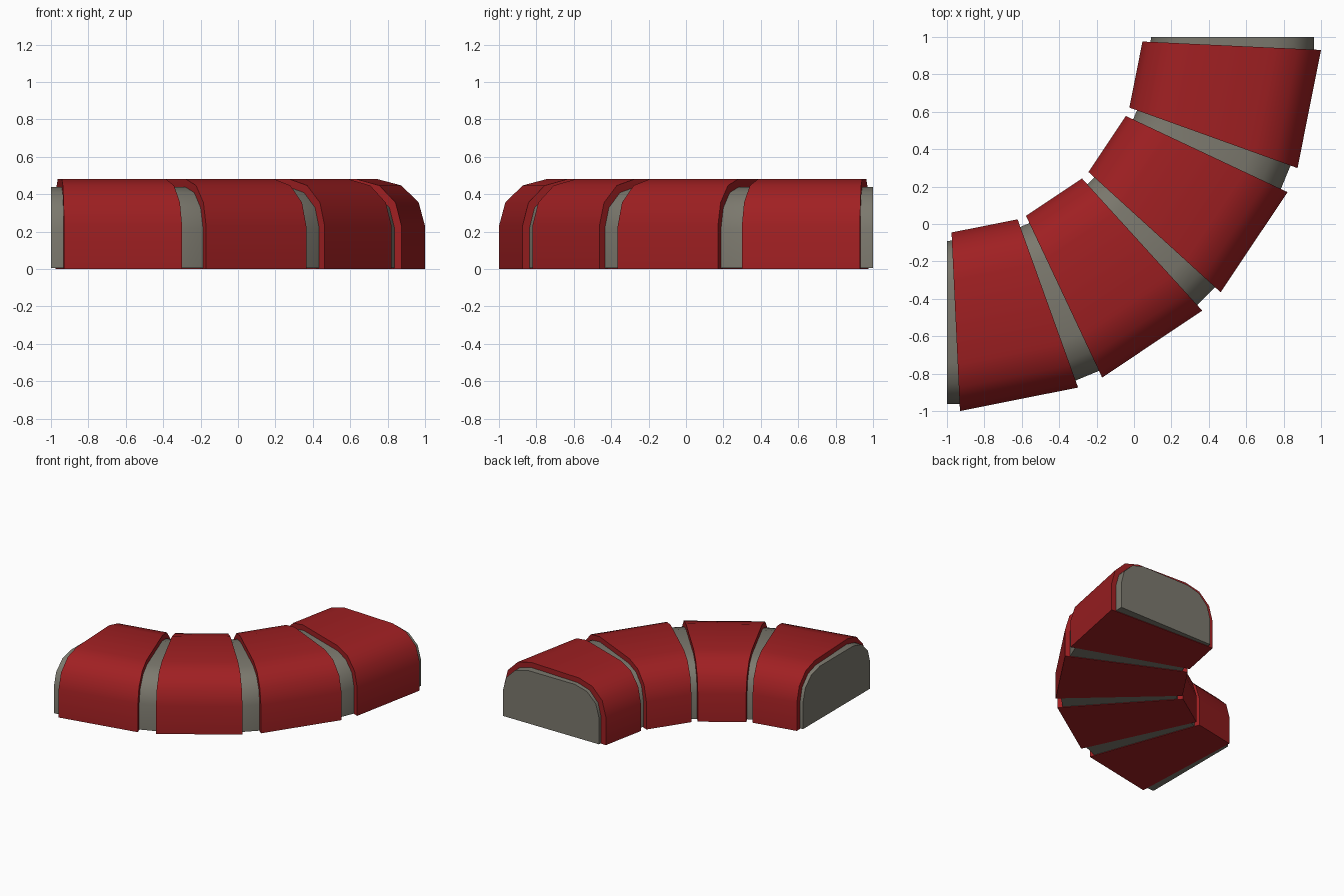
import bpy, bmesh, math

if "Cube" in bpy.data.objects:
    bpy.data.objects.remove(bpy.data.objects["Cube"])

PIVOT = (-1.0, 1.0)          # centre of the quarter-circle bend


def material(name, rgb):
    m = bpy.data.materials.new(name)
    m.diffuse_color = (*rgb, 1)
    m.use_nodes = True
    m.node_tree.nodes["Principled BSDF"].inputs["Base Color"].default_value = m.diffuse_color
    return m


def profile(u0, u1, z0, h, r, n=3):
    """Flat-bottomed section with two rounded top corners, as (radius, z)."""
    pts = [(u0, z0)]
    for i in range(n + 1):
        a = math.pi / 2 * i / n
        pts.append((u0 + r - r * math.cos(a), h - r + r * math.sin(a)))
    for i in range(n + 1):
        a = math.pi / 2 * i / n
        pts.append((u1 - r + r * math.sin(a), h - r + r * math.cos(a)))
    pts.append((u1, z0))
    return pts


def loft(name, rings, mat):
    """Skin successive sections and cap both ends."""
    bm = bmesh.new()
    loops = [[bm.verts.new(p) for p in ring] for ring in rings]
    for a, b in zip(loops, loops[1:]):
        for i in range(len(a)):
            j = (i + 1) % len(a)
            bm.faces.new((a[i], a[j], b[j], b[i]))
    bm.faces.new(loops[0])
    bm.faces.new(loops[-1])
    bmesh.ops.recalc_face_normals(bm, faces=bm.faces)
    me = bpy.data.meshes.new(name)
    bm.to_mesh(me)
    bm.free()
    me.materials.append(mat)
    ob = bpy.data.objects.new(name, me)
    bpy.context.collection.objects.link(ob)
    bpy.ops.object.select_all(action='DESELECT')
    ob.select_set(True)
    bpy.context.view_layer.objects.active = ob
    bpy.ops.object.shade_smooth_by_angle(angle=math.radians(35))
    return ob


def place(angle, u, v, z):
    """Radial distance u and sideways offset v, measured from the -y direction."""
    s, c = math.sin(angle), math.cos(angle)
    return (PIVOT[0] + u * s + v * c, PIVOT[1] - u * c + v * s, z)


red = material("red_cover", (0.35, 0.014, 0.016))
grey = material("grey_core", (0.20, 0.19, 0.155))

# Continuous grey core, bending mainly at the joints
core = profile(1.09, 1.963, 0.004, 0.438, 0.22)
angles = [0]
for k in range(4):
    angles += [22.5 * k + 3, 22.5 * k + 19.5]
angles += [90]
loft("core", [[place(math.radians(a), u, 0, z) for u, z in core] for a in angles], grey)

# Four wedge-shaped red covers
U0, U1, W0, W1 = 1.03, 1.975, 0.18, 0.322
cover = profile(U0, U1, 0.0, 0.48, 0.25)
for k in range(4):
    a = math.radians(22.5 * k + 11.25)
    rings = [[place(a, u, side * (W0 + (W1 - W0) * (u - U0) / (U1 - U0)), z)
              for u, z in cover] for side in (-1, 1)]
    loft(f"cover_segment_{k + 1}", rings, red)
